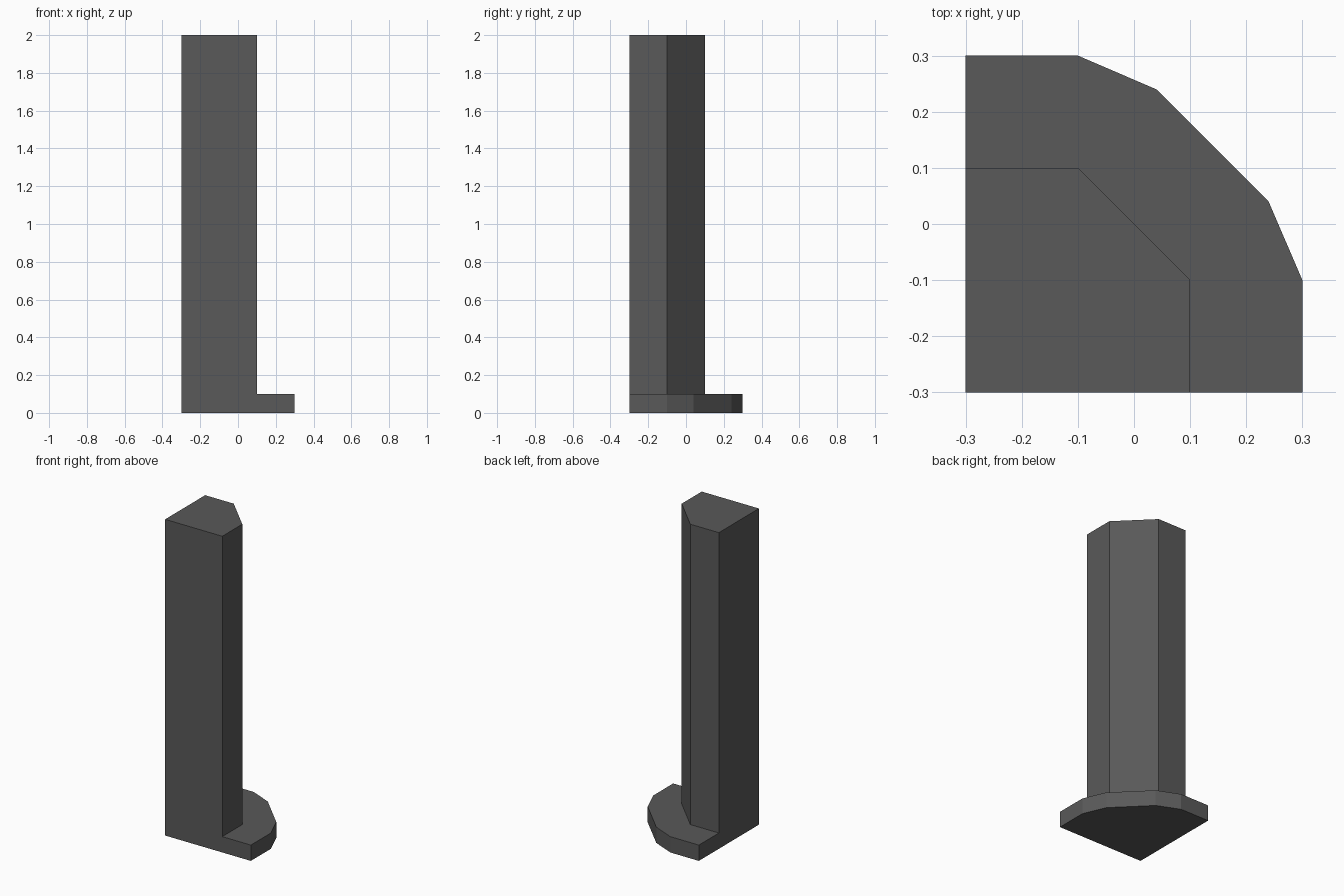
import bpy
import bmesh

cube = bpy.data.objects.get("Cube")
if cube:
    bpy.data.objects.remove(cube, do_unlink=True)

FOOT_Z, TOP_Z = 0.1, 2.0
CORNER = (-0.3, -0.3)


def mirrored(half):
    """Complete an outline by mirroring it across the diagonal x = y."""
    return half + [(y, x) for x, y in reversed(half)]


# Outer outlines of the footing and the shaft, from front edge to left edge
foot = mirrored([(0.3, -0.3), (0.3, -0.1), (0.24, 0.04)])
shaft = mirrored([(0.1, -0.3), (0.1, -0.1)])

# Dark grey material
grey = bpy.data.materials.new("dark grey")
grey.use_nodes = True
colour = (0.1, 0.1, 0.1, 1.0)
grey.diffuse_color = colour
grey.node_tree.nodes["Principled BSDF"].inputs["Base Color"].default_value = colour

bm = bmesh.new()


def ring(outline, z):
    return [bm.verts.new((x, y, z)) for x, y in outline]


def walls(lower, upper):
    for i in range(len(lower) - 1):
        bm.faces.new((lower[i], lower[i + 1], upper[i + 1], upper[i]))


foot_low, foot_high = ring(foot, 0), ring(foot, FOOT_Z)
shaft_low, shaft_high = ring(shaft, FOOT_Z), ring(shaft, TOP_Z)
corner_low, corner_high = ring([CORNER], 0)[0], ring([CORNER], TOP_Z)[0]

# Outer walls of the footing and the shaft
walls(foot_low, foot_high)
walls(shaft_low, shaft_high)

# Ledge, underside and top
bm.faces.new(foot_high + shaft_low[::-1])
bm.faces.new(foot_low + [corner_low])
bm.faces.new(shaft_high + [corner_high])

# The two flat cut sides, running over both footing and shaft
for end in (0, -1):
    bm.faces.new((corner_low, foot_low[end], foot_high[end],
                  shaft_low[end], shaft_high[end], corner_high))

bmesh.ops.recalc_face_normals(bm, faces=bm.faces)
mesh = bpy.data.meshes.new("quarter_pillar")
bm.to_mesh(mesh)
bm.free()
mesh.materials.append(grey)
pillar = bpy.data.objects.new("quarter_pillar", mesh)
bpy.context.collection.objects.link(pillar)
